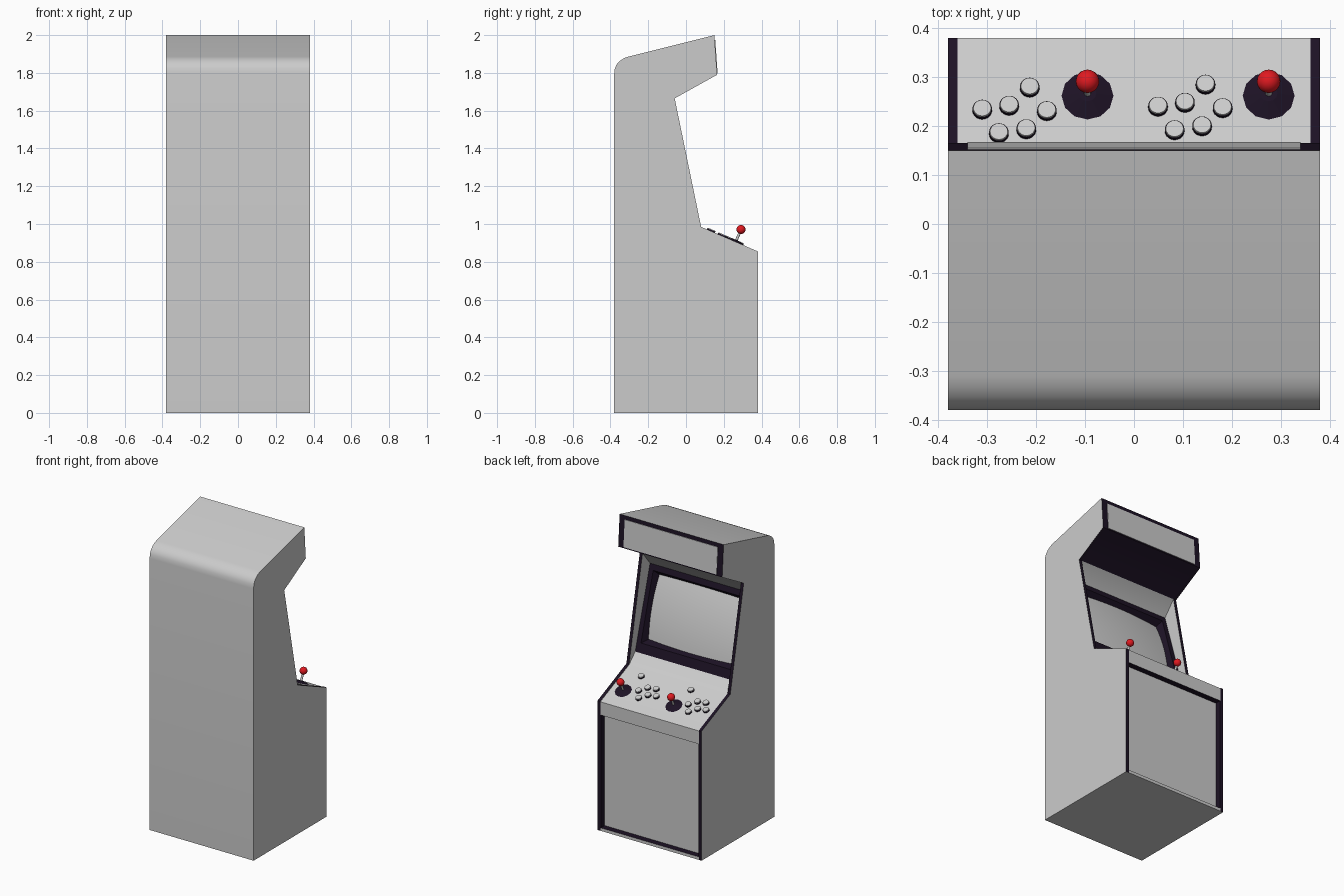
import bpy, bmesh, math
from mathutils import Matrix, Vector

if "Cube" in bpy.data.objects:
    bpy.data.objects.remove(bpy.data.objects["Cube"])


def material(name, rgb):
    m = bpy.data.materials.new(name)
    m.diffuse_color = (*rgb, 1)
    m.use_nodes = True
    m.node_tree.nodes["Principled BSDF"].inputs["Base Color"].default_value = m.diffuse_color
    return m


BLACK = material("black_trim", (0.012, 0.006, 0.018))
RED = material("red_ball", (0.75, 0.01, 0.015))


def finish(bm, name, mats=(), smooth=False):
    me = bpy.data.meshes.new(name)
    bm.to_mesh(me)
    bm.free()
    ob = bpy.data.objects.new(name, me)
    bpy.context.collection.objects.link(ob)
    for m in mats:
        me.materials.append(m)
    if smooth:
        bpy.ops.object.select_all(action='DESELECT')
        ob.select_set(True)
        bpy.context.view_layer.objects.active = ob
        bpy.ops.object.shade_smooth_by_angle(angle=math.radians(35))
    return ob


def prism(name, pts, x0, x1, black=(), skip=(), caps=True, smooth=False):
    """Extrude a (y, z) profile along x; listed edges are black or left open."""
    bm = bmesh.new()
    a = [bm.verts.new((x0, *p)) for p in pts]
    b = [bm.verts.new((x1, *p)) for p in pts]
    n = len(pts)
    for i in range(n):
        j = (i + 1) % n
        if i not in skip:
            f = bm.faces.new((a[i], a[j], b[j], b[i]))
            f.material_index = 1 if i in black else 0
    if caps:
        bm.faces.new(b)
        bm.faces.new(a[::-1])
    return finish(bm, name, (None, BLACK), smooth)


# Rounded top and back, shared by the sides and the core
crown = [(0.15, 2.0), (-0.31, 1.885), (-0.332, 1.876), (-0.352, 1.862),
         (-0.368, 1.844), (-0.377, 1.822), (-0.38, 1.795)]

# Side panels with black front edging
side = [(-0.38, 0), (0.38, 0), (0.38, 0.855), (0.08, 0.985),
        (-0.06, 1.665), (0.165, 1.79)] + crown
for label, x in (("left", -0.38), ("right", 0.36)):
    prism(label + "_side_panel", side, x, x + 0.02, black=range(1, 6), smooth=True)

# Core between the sides: plinth, recessed door, control panel, hood
B, T = Vector((0, 0.016, 1.045)), Vector((0, -0.139, 1.57))
core = [(-0.38, 0), (0.38, 0), (0.38, 0.02), (0.34, 0.02), (0.34, 0.765),
        (0.38, 0.765), (0.38, 0.852), (0.08, 0.982), tuple(B.yz), tuple(T.yz),
        (-0.06, 1.665), (0.165, 1.79)] + crown
prism("cabinet_core", core, -0.36, 0.36, black=(2, 4, 10, 11), skip=(8,),
      caps=False, smooth=True)

# Black lining on the inner sides of the door recess
for label, x in (("left", -0.36), ("right", 0.357)):
    prism(label + "_door_trim", [(0.34, 0.02), (0.379, 0.02), (0.379, 0.765), (0.34, 0.765)],
          x, x + 0.003, black=range(4)).data.polygons.foreach_set("material_index", [1] * 6)

# Marquee panel on the hood front
prism("marquee_panel", [(0.155, 1.798), (0.1675, 1.798), (0.155, 1.975), (0.14, 1.975)],
      -0.34, 0.34)

# Screen surround: flat frame with a funnel sinking to the tube
L = (T - B).length
up = (T - B).normalized()
out = Vector((0, up.z, -up.y))


def on_screen(x, t, depth):
    return B + up * t - out * depth + Vector((x, 0, 0))


bm = bmesh.new()
rings = []
for w, t0, t1, d in ((0.36, 0, L, 0), (0.33, 0.06, 0.51, 0), (0.30, 0.097, 0.478, 0.06)):
    rings.append([bm.verts.new(on_screen(x, t, d))
                  for x, t in ((-w, t0), (w, t0), (w, t1), (-w, t1))])
for o, n in zip(rings, rings[1:]):
    for i in range(4):
        j = (i + 1) % 4
        bm.faces.new((o[i], n[i], n[j], o[j]))
finish(bm, "screen_bezel", (BLACK,))

# Bulging screen
bm = bmesh.new()
N = 12
grid = []
for r in range(N + 1):
    v = 2 * r / N - 1
    grid.append([bm.verts.new(on_screen(0.322 * u, 0.286 + 0.212 * v,
                                        0.014 + 0.016 * (u * u + v * v)))
                 for u in (2 * c / N - 1 for c in range(N + 1))])
for r in range(N):
    for c in range(N):
        bm.faces.new((grid[r][c], grid[r + 1][c], grid[r + 1][c + 1], grid[r][c + 1]))
finish(bm, "screen", smooth=True)

# Controls, placed in the tilted plane of the control panel
SLOPE = 0.13 / 0.30
TILT = Matrix.Rotation(-math.atan(SLOPE), 4, 'X')


def on_panel(x, y, h):
    pos = Matrix.Translation((x, y, 0.852 + (0.38 - y) * SLOPE))
    return pos @ TILT @ Matrix.Translation((0, 0, h))


def peg(name, x, y, h0, h1, r1, r2, sides, mats=(), smooth=True):
    bm = bmesh.new()
    bmesh.ops.create_cone(bm, cap_ends=True, segments=sides, radius1=r1, radius2=r2,
                          depth=h1 - h0, matrix=on_panel(x, y, (h0 + h1) / 2))
    return finish(bm, name, mats, smooth)


# Six action buttons and one start button per player
layout = [(0.146, 0.283), (0.049, 0.238), (0.104, 0.246), (0.181, 0.235),
          (0.083, 0.190), (0.139, 0.198), (0.232, 0.134)]
for dx, dy, who in ((0, 0, "first"), (-0.359, -0.006, "second")):
    for k, (x, y) in enumerate(layout):
        peg(f"{who}_button_base_{k}", x + dx, y + dy, 0, 0.009, 0.020, 0.020, 20, (BLACK,))
        peg(f"{who}_button_cap_{k}", x + dx, y + dy, 0.009, 0.013, 0.019, 0.018, 20)

# Joysticks: dust washer, shaft and ball
for x, who in ((0.275, "first"), (-0.095, "second")):
    y = 0.262
    peg(who + "_stick_base", x, y, 0, 0.013, 0.053, 0.018, 12, (BLACK,), False)
    peg(who + "_stick_shaft", x, y, 0.01, 0.06, 0.007, 0.007, 12)
    bm = bmesh.new()
    bmesh.ops.create_uvsphere(bm, u_segments=20, v_segments=12, radius=0.024,
                              matrix=on_panel(x, y, 0.074))
    finish(bm, who + "_stick_ball", (RED,), True)
